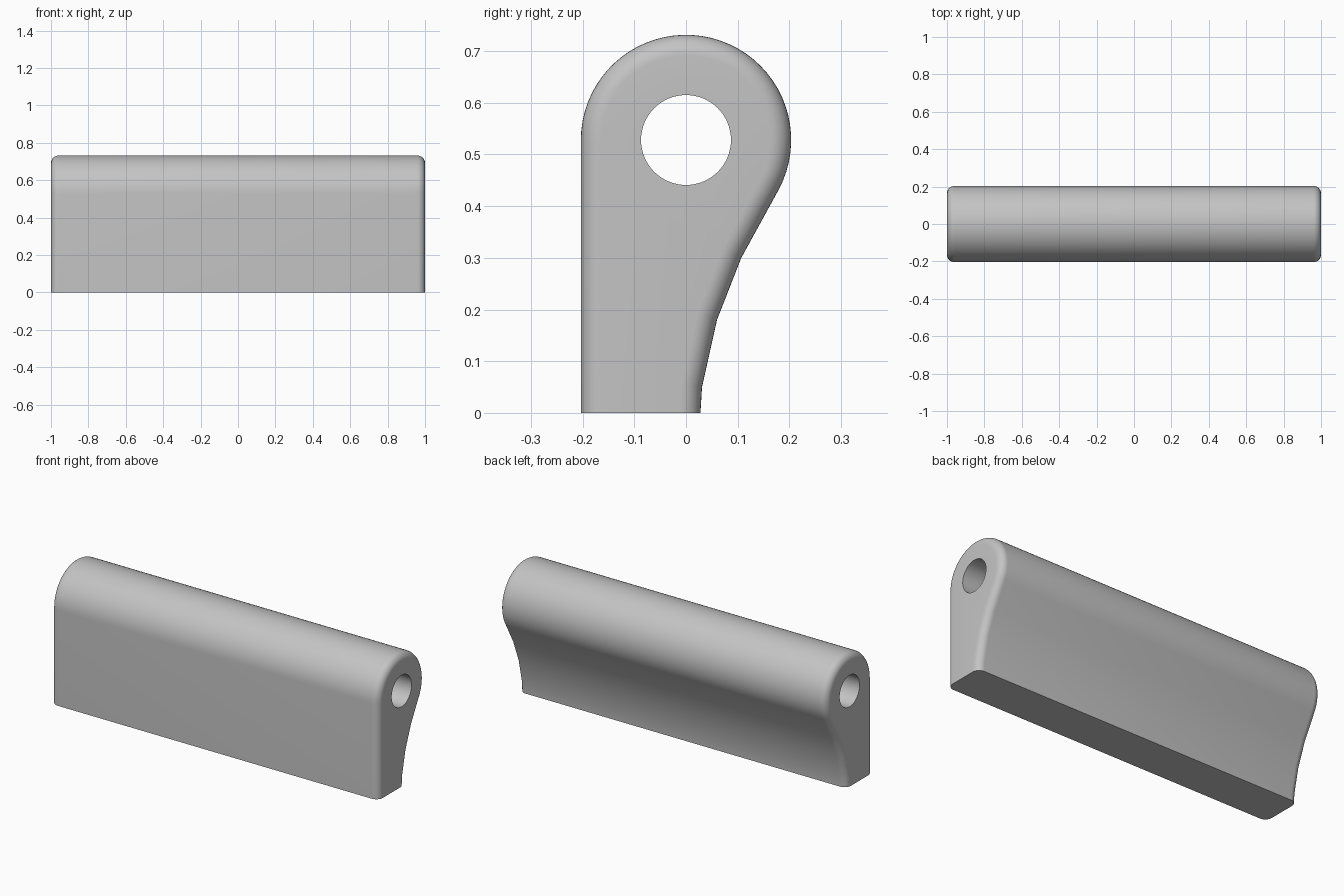
import bpy, bmesh, math
from mathutils import Vector

cube = bpy.data.objects.get("Cube")
if cube:
    bpy.data.objects.remove(cube, do_unlink=True)

HALF, RADIUS, FILLET = 1.0, 0.2035, 0.04
AXIS_Z, HOLE_R, HOLE_SIDES = 0.528, 0.087, 64

mat = bpy.data.materials.new("plain grey")
mat.use_nodes = True
grey = (0.55, 0.55, 0.55, 1)
mat.diffuse_color = grey
mat.node_tree.nodes["Principled BSDF"].inputs["Base Color"].default_value = grey

# Side profile (y, z): curved back, round head, straight front
profile = [Vector(p) for p in ((0.028, 0), (0.031, 0.05), (0.06, 0.18), (0.107, 0.30))]
ARC_STEPS = 40
for i in range(ARC_STEPS + 1):
    a = math.radians(-28 + 208 * i / ARC_STEPS)
    profile.append(Vector((RADIUS * math.cos(a), AXIS_Z + RADIUS * math.sin(a))))
profile.append(Vector((-RADIUS, 0)))


def inset_direction(i):
    """Inward mitre at a profile point; the two foot points stay level."""
    if i == 0:
        return Vector((-1, 0))
    if i == len(profile) - 1:
        return Vector((1, 0))
    before = (profile[i] - profile[i - 1]).normalized()
    after = (profile[i + 1] - profile[i]).normalized()
    t = (before + after).normalized()
    return Vector((-t.y, t.x)) / t.dot(after)


inward = [inset_direction(i) for i in range(len(profile))]
bm = bmesh.new()


def ring(x, points):
    return [bm.verts.new((x, p[0], p[1])) for p in points]


def bridge(a, b):
    for i in range(len(a)):
        j = (i + 1) % len(a)
        bm.faces.new((a[i], a[j], b[j], b[i]))


# Body sections with rounded ends
STEPS = 8
quarter = [math.pi / 2 * i / STEPS for i in range(STEPS + 1)]
ends = [(HALF - FILLET + FILLET * math.sin(a), FILLET * (1 - math.cos(a))) for a in quarter]
sections = [(-x, d) for x, d in reversed(ends)] + ends
outer = [ring(x, [p + n * d for p, n in zip(profile, inward)]) for x, d in sections]
for a, b in zip(outer, outer[1:]):
    bridge(a, b)

# Bore through the head
circle = [(HOLE_R * math.cos(math.tau * i / HOLE_SIDES),
           AXIS_Z + HOLE_R * math.sin(math.tau * i / HOLE_SIDES)) for i in range(HOLE_SIDES)]
bore = [ring(x, circle) for x in (-HALF, HALF)]
bridge(*bore)

# Flat end faces around the bore
for end, hole in ((outer[0], bore[0]), (outer[-1], bore[1])):
    edges = [bm.edges.get((loop[i - 1], loop[i])) for loop in (end, hole) for i in range(len(loop))]
    bmesh.ops.triangle_fill(bm, use_beauty=True, use_dissolve=False, edges=edges)

bmesh.ops.recalc_face_normals(bm, faces=bm.faces[:])
mesh = bpy.data.meshes.new("hinge_bar")
bm.to_mesh(mesh)
bm.free()
mesh.materials.append(mat)
bar = bpy.data.objects.new("hinge_bar", mesh)
bpy.context.collection.objects.link(bar)

bpy.ops.object.select_all(action="DESELECT")
bar.select_set(True)
bpy.context.view_layer.objects.active = bar
bpy.ops.object.shade_smooth_by_angle(angle=math.radians(35))
